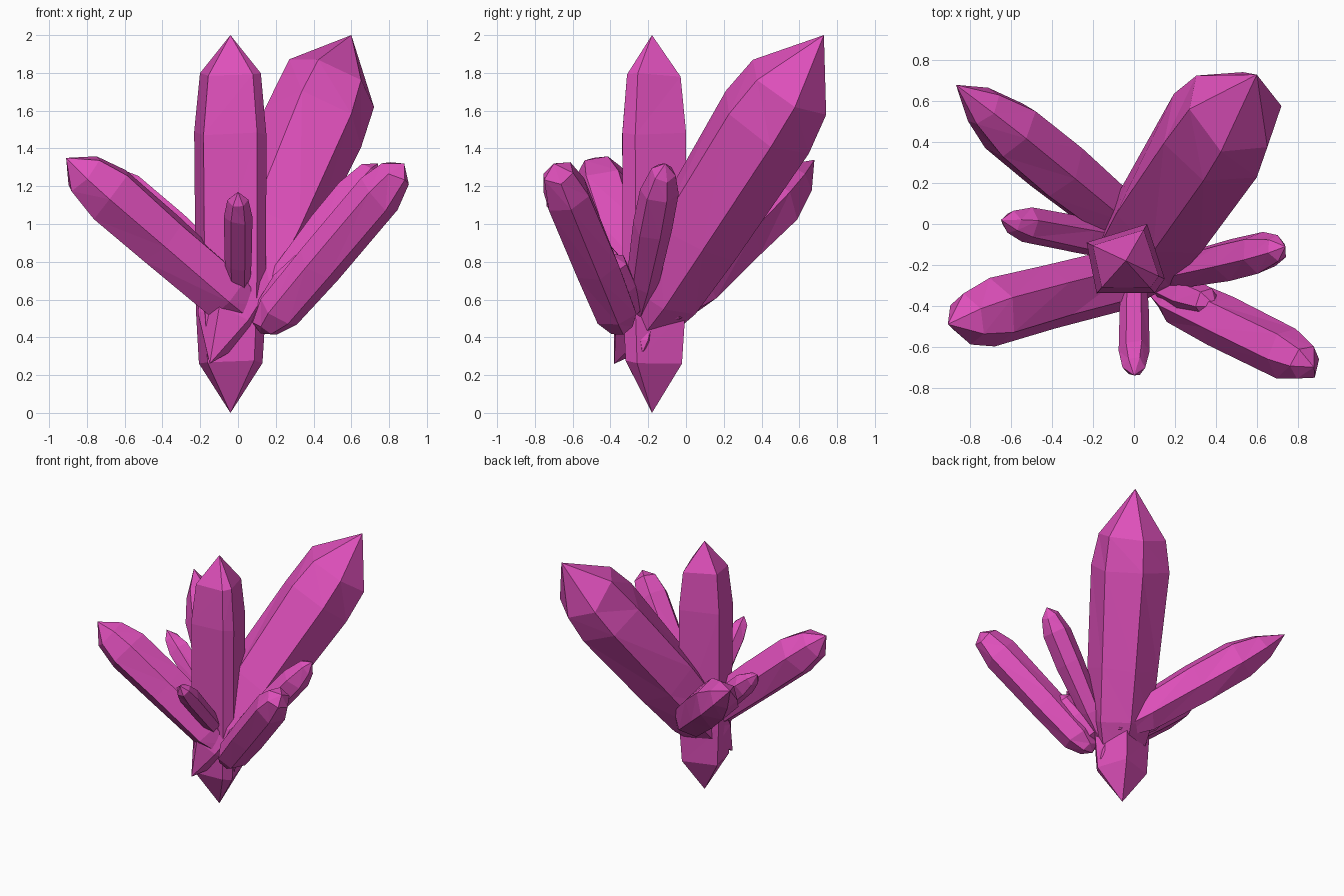
import bpy, bmesh, math, random
from mathutils import Vector

if "Cube" in bpy.data.objects:
    bpy.data.objects.remove(bpy.data.objects["Cube"])

random.seed(4)
mat = bpy.data.materials.new("pink_crystal")
mat.diffuse_color = (0.74, 0.08, 0.5, 1)
mat.use_nodes = True
mat.node_tree.nodes["Principled BSDF"].inputs["Base Color"].default_value = mat.diffuse_color


def crystal(name, base, tip, rings, sides=6, phase=0, angles=None, jitter=0.05):
    """Faceted shard from base to tip; rings are (fraction along axis, radius)."""
    base, tip = Vector(base), Vector(tip)
    axis = tip - base
    d = axis.normalized()
    if abs(d.z) > 0.99:
        u, v = Vector((1, 0, 0)), Vector((0, 1, 0))
    else:
        u = d.cross(Vector((0, 0, 1))).normalized()
        v = u.cross(d)
    angles = angles or [phase + 360 * i / sides for i in range(sides)]
    n = len(angles)
    bm = bmesh.new()
    loops = []
    for t, r in rings:
        loop = []
        for a in angles:
            a = math.radians(a)
            rr = r * (1 + random.uniform(-jitter, jitter))
            tt = t + random.uniform(-jitter, jitter) * 0.3
            loop.append(bm.verts.new(base + axis * tt + (u * math.cos(a) + v * math.sin(a)) * rr))
        loops.append(loop)
    bottom, top = bm.verts.new(base), bm.verts.new(tip)
    for i in range(n):
        j = (i + 1) % n
        bm.faces.new((bottom, loops[0][j], loops[0][i]))
        bm.faces.new((top, loops[-1][i], loops[-1][j]))
        for lo, hi in zip(loops, loops[1:]):
            bm.faces.new((lo[i], lo[j], hi[j]))
            bm.faces.new((lo[i], hi[j], hi[i]))
    bmesh.ops.recalc_face_normals(bm, faces=bm.faces)
    me = bpy.data.meshes.new(name)
    bm.to_mesh(me)
    bm.free()
    me.materials.append(mat)
    ob = bpy.data.objects.new(name, me)
    bpy.context.collection.objects.link(ob)
    return ob


# upright shard, pointed at both ends
crystal("upright_crystal", (-0.04, -0.18, 0), (-0.04, -0.18, 2.0),
        [(0.135, 0.185), (0.28, 0.205), (0.74, 0.21), (0.895, 0.175)],
        angles=[60, 155, 228, 312, 335], jitter=0.02)

# large shard leaning to the back right
crystal("large_back_right_crystal", (-0.15, -0.38, 0.26), (0.60, 0.73, 2.0),
        [(0.12, 0.17), (0.22, 0.23), (0.40, 0.26), (0.72, 0.28), (0.85, 0.255)],
        sides=6, phase=15)

# medium shards on the left
crystal("front_left_crystal", (0.10, -0.22, 0.48), (-0.91, -0.49, 1.35),
        [(0.04, 0.11), (0.16, 0.155), (0.5, 0.165), (0.78, 0.165), (0.9, 0.125)],
        sides=6, phase=15)
crystal("back_left_crystal", (0.12, -0.13, 0.5), (-0.87, 0.68, 1.34),
        [(0.05, 0.08), (0.2, 0.14), (0.5, 0.16), (0.73, 0.16), (0.87, 0.105)],
        sides=6, phase=25)

# blunt shard at the front right, with a short one beside its foot
crystal("front_right_crystal", (0.12, -0.33, 0.42), (0.88, -0.70, 1.32),
        [(0.03, 0.07), (0.13, 0.12), (0.4, 0.13), (0.82, 0.13), (0.95, 0.09)],
        sides=6, phase=0)
crystal("short_front_right_crystal", (0.12, -0.30, 0.5), (0.40, -0.40, 0.84),
        [(0.1, 0.07), (0.5, 0.095), (0.85, 0.075)], sides=6, phase=0)

# small shards filling the gaps
crystal("right_crystal", (0.05, -0.27, 0.48), (0.74, -0.11, 1.32),
        [(0.06, 0.05), (0.25, 0.085), (0.6, 0.105), (0.82, 0.105), (0.94, 0.065)],
        sides=6, phase=20)
crystal("small_left_crystal", (0.0, -0.1, 0.55), (-0.65, 0.02, 1.16),
        [(0.08, 0.09), (0.4, 0.095), (0.8, 0.085), (0.92, 0.055)],
        sides=6, phase=10)
crystal("small_front_crystal", (0.0, -0.18, 0.55), (0.0, -0.74, 1.17),
        [(0.1, 0.06), (0.4, 0.07), (0.8, 0.075), (0.92, 0.055)],
        sides=6, phase=0)
crystal("back_left_stub", (-0.05, -0.08, 0.58), (-0.21, 0.04, 0.73),
        [(0.1, 0.08), (0.6, 0.11), (0.95, 0.09)], sides=6, phase=0)
crystal("front_right_chip", (0.05, -0.2, 0.5), (0.13, -0.23, 0.32),
        [(0.2, 0.05), (0.7, 0.035)], sides=5, phase=0)
